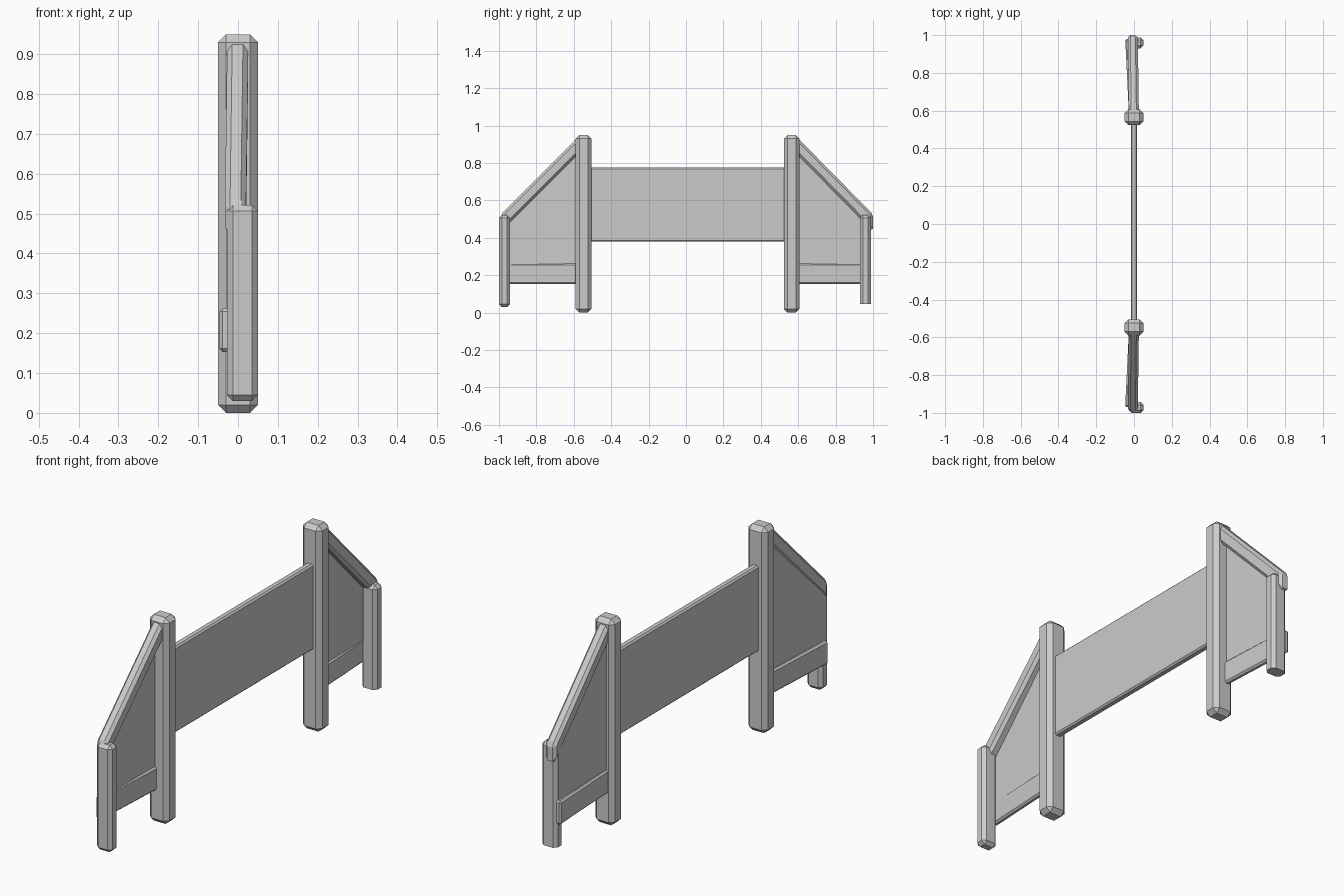
import bpy, bmesh

if "Cube" in bpy.data.objects:
    bpy.data.objects.remove(bpy.data.objects["Cube"])


def prism(name, profile, x0, x1, bevel=0.0, lean=0.0, pivot=0.0, floor=None):
    """Extrude a (y, z) outline from x0 to x1, chamfer it and lean it toward -x away from the pivot."""
    bm = bmesh.new()
    a = [bm.verts.new((x0, y, z)) for y, z in profile]
    b = [bm.verts.new((x1, y, z)) for y, z in profile]
    n = len(profile)
    bm.faces.new(a)
    bm.faces.new(b[::-1])
    for i in range(n):
        j = (i + 1) % n
        bm.faces.new((a[i], b[i], b[j], a[j]))
    bmesh.ops.recalc_face_normals(bm, faces=bm.faces)
    if bevel:
        bmesh.ops.bevel(bm, geom=bm.edges[:], offset=bevel, segments=1,
                        profile=0.5, affect='EDGES')
    for v in bm.verts:
        v.co.x -= lean * abs(v.co.y - pivot)
        if floor is not None:
            v.co.z = max(v.co.z, floor)
    bmesh.ops.recalc_face_normals(bm, faces=bm.faces)
    me = bpy.data.meshes.new(name)
    bm.to_mesh(me)
    bm.free()
    ob = bpy.data.objects.new(name, me)
    bpy.context.collection.objects.link(ob)
    return ob


def box(name, x, y, z, bevel=0.0, **kw):
    outline = [(y[0], z[0]), (y[1], z[0]), (y[1], z[1]), (y[0], z[1])]
    return prism(name, outline, x[0], x[1], bevel, **kw)


# Middle board between the tall posts
box("middle_board", (-0.017, 0.017), (-0.53, 0.55), (0.38, 0.775), 0.007)

# side: sign, tall post span, short post span, flat foot height, rail tip
SIDES = [
    ("front", -1, (-0.59, -0.505), (-1.0, -0.942), None, -0.99),
    ("back", 1, (0.523, 0.607), (0.93, 0.988), 0.045, 1.0),
]

for side, s, tall, short, floor, tip in SIDES:
    edge = tall[0] if s < 0 else tall[1]
    inner = edge - s * 0.03

    # Tall and short posts
    box(side + "_tall_post", (-0.05, 0.05), tall, (0.0, 0.95), 0.02)
    box(side + "_short_post", (-0.028, 0.05), short, (0.03, 0.522), 0.015, floor=floor)

    # Sloping top rail with an upright cut at both ends
    prism(side + "_sloping_rail",
          [(inner, 0.955), (tip, 0.525), (tip, 0.435), (inner, 0.865)],
          -0.027, 0.026, 0.013, lean=0.015, pivot=edge)

    # Thin infill board following the slope
    outer = tip - s * 0.03
    prism(side + "_infill_board",
          [(inner, 0.17), (outer, 0.17), (outer, 0.50), (inner, 0.90)],
          -0.017, -0.008, lean=0.035, pivot=edge)

    # Lower rail, slightly splayed past the outside of the short post
    box(side + "_lower_rail", (-0.026, 0.001), sorted((inner, tip - s * 0.02)),
        (0.153, 0.262), 0.008, lean=0.055, pivot=edge)
